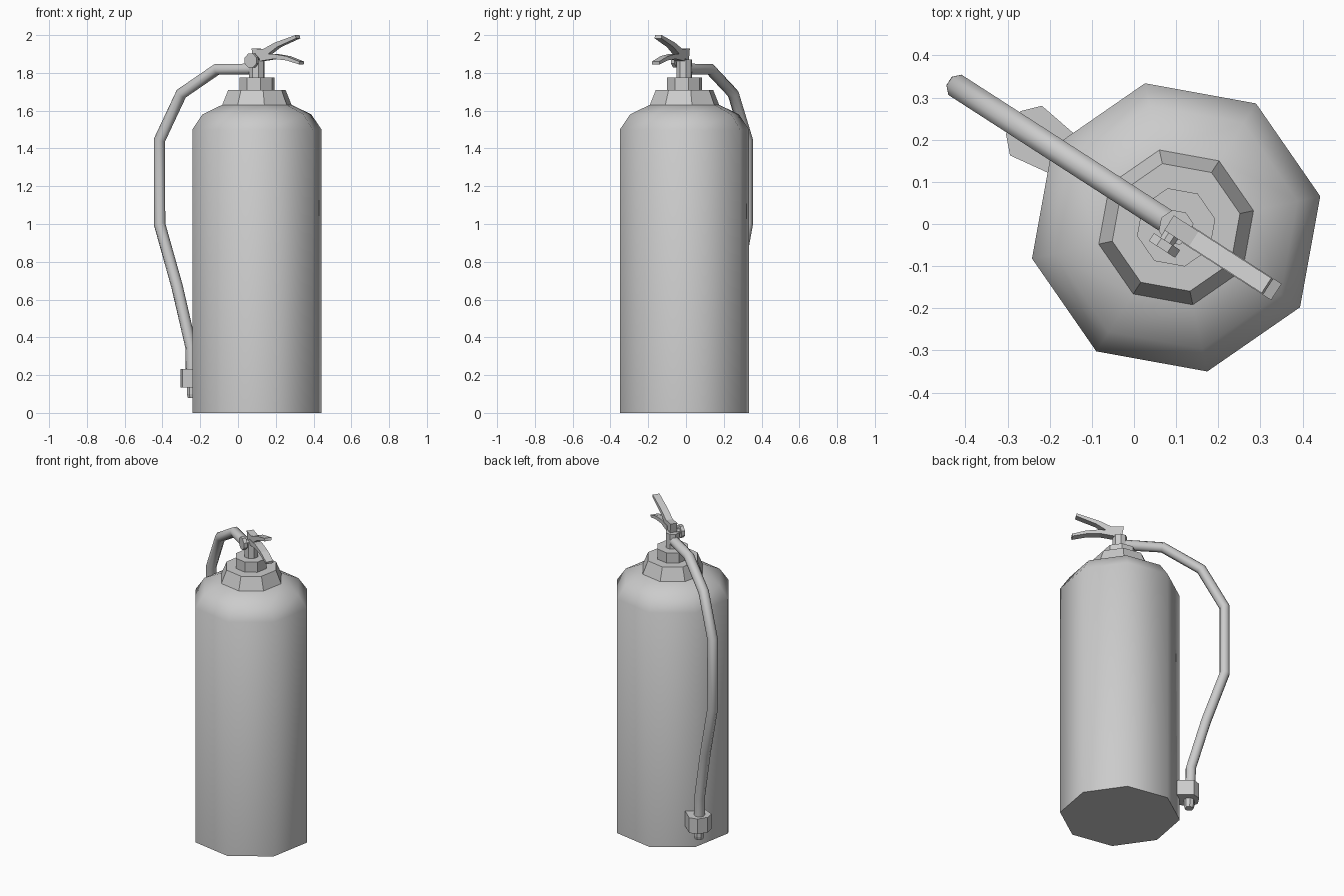
import bpy, bmesh, math
from mathutils import Matrix, Vector

if "Cube" in bpy.data.objects:
    bpy.data.objects.remove(bpy.data.objects["Cube"])

# Parts are built in a local frame: +x along the levers, -x towards the hose
FRAME = Matrix.Translation((0.1, -0.008, 0)) @ Matrix.Rotation(math.radians(-32.8), 4, 'Z')


def finish(name, bm, smooth=None):
    bmesh.ops.recalc_face_normals(bm, faces=bm.faces)
    me = bpy.data.meshes.new(name)
    bm.to_mesh(me)
    bm.free()
    if smooth:
        me.shade_smooth()
        me.set_sharp_from_angle(angle=math.radians(smooth))
    ob = bpy.data.objects.new(name, me)
    ob.matrix_world = FRAME
    bpy.context.collection.objects.link(ob)
    return ob


def loft(name, rings, smooth=None):
    """Skin a list of equal-length point rings and cap both ends."""
    bm = bmesh.new()
    loops = [[bm.verts.new(p) for p in ring] for ring in rings]
    n = len(loops[0])
    for a, b in zip(loops, loops[1:]):
        for i in range(n):
            j = (i + 1) % n
            bm.faces.new((a[i], a[j], b[j], b[i]))
    bm.faces.new(loops[0])
    bm.faces.new(loops[-1])
    return finish(name, bm, smooth)


def lathe(name, profile, smooth=None, sides=8, x=0):
    angles = [2 * math.pi * i / sides for i in range(sides)]
    return loft(name, [[(x + r * math.cos(a), r * math.sin(a), z) for a in angles]
                       for r, z in profile], smooth)


def lever(name, outline, half_width):
    return loft(name, [[(x, y, z) for x, z in outline] for y in (-half_width, half_width)])


def tube(name, path, r, sides=8, smooth=50):
    """Sweep a round section along an (x, z) path, mitred at the bends."""
    pts = [Vector((x, 0, z)) for x, z in path]
    side = Vector((0, 1, 0))
    rings = []
    for i, p in enumerate(pts):
        a = (p - pts[max(i - 1, 0)]).normalized()
        b = (pts[min(i + 1, len(pts) - 1)] - p).normalized()
        t = (a + b).normalized()
        up = t.cross(side)
        rings.append([p + r * (math.cos(k) * up + math.sin(k) * side)
                      for k in (2 * math.pi * (j + 0.5) / sides for j in range(sides))])
    return loft(name, rings, smooth)


# Cylinder body with rounded shoulder
lathe("tank", [(0.35, 0), (0.35, 1.5), (0.295, 1.58), (0.19, 1.63)], 50)

# Stepped neck and valve stem
lathe("collar", [(0.19, 1.625), (0.155, 1.71)])
lathe("neck_nut", [(0.095, 1.70), (0.095, 1.775)])
lathe("valve_stem", [(0.042, 1.77), (0.042, 1.87)])

# Squeeze levers
lever("upper_lever", [(-0.02, 1.93), (0.05, 1.925), (0.125, 1.96), (0.255, 2.0),
                      (0.26, 1.983), (0.14, 1.937), (0.06, 1.885), (-0.01, 1.865)], 0.021)
lever("lower_lever", [(0.03, 1.898), (0.12, 1.9), (0.2, 1.888), (0.283, 1.86),
                      (0.28, 1.845), (0.2, 1.866), (0.12, 1.874), (0.03, 1.862)], 0.023)

# Pressure gauge on the side of the valve
angles = [math.pi * (i + 0.5) / 4 for i in range(8)]
loft("gauge", [[(r * math.cos(a), y, 1.865 + r * math.sin(a)) for a in angles]
               for y, r in ((-0.02, 0.02), (-0.04, 0.02), (-0.04, 0.04), (-0.062, 0.04))])

# Hose from the valve down to the clip
tube("hose", [(-0.02, 1.82), (-0.25, 1.82), (-0.476, 1.69), (-0.613, 1.445), (-0.613, 1.0),
              (-0.503, 0.67), (-0.415, 0.35), (-0.41, 0.14)], 0.031)
lathe("nozzle", [(0.031, 0.15), (0.031, 0.1), (0.026, 0.08)], x=-0.405)

# Clip holding the hose end to the tank
clip = [(-0.32, 0.055), (-0.424, 0.07), (-0.46, 0.032),
        (-0.46, -0.032), (-0.424, -0.07), (-0.32, -0.055)]
loft("hose_clip", [[(x, y, z) for x, y in clip] for z in (0.135, 0.232)])
